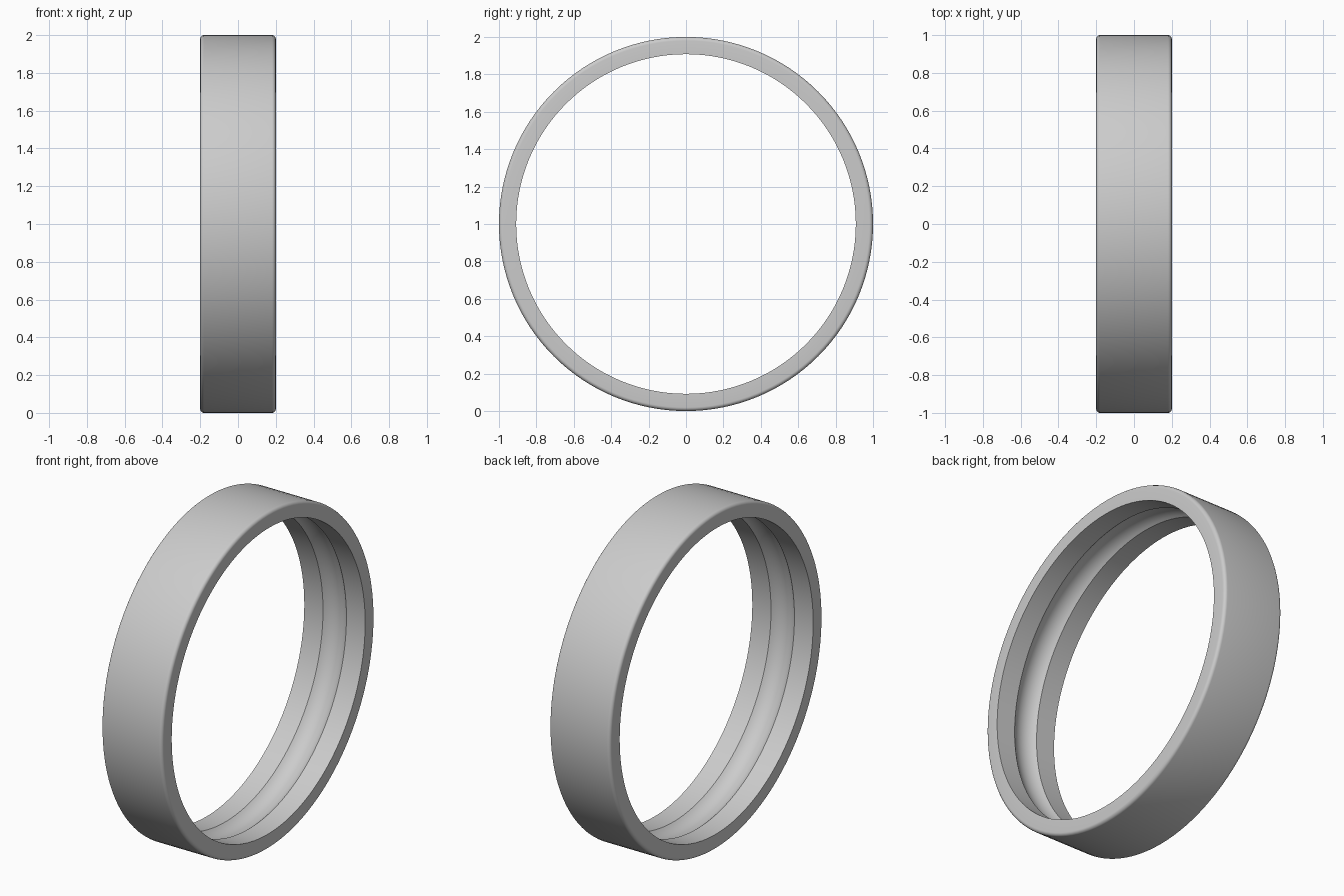
import bpy, bmesh, math

if "Cube" in bpy.data.objects:
    bpy.data.objects.remove(bpy.data.objects["Cube"])

SEG = 128
R_OUT, R_IN, HALF = 1.0, 0.908, 0.2
FILLET, GROOVE_HALF, GROOVE_DEPTH = 0.02, 0.077, 0.03

# Cross-section as (x, radius): rounded outer corners, bore with a ball groove
profile = []
for cx, start in ((-HALF + FILLET, 180), (HALF - FILLET, 90)):
    for i in range(7):
        a = math.radians(start - 15 * i)
        profile.append((cx + FILLET * math.cos(a), R_OUT - FILLET + FILLET * math.sin(a)))
profile.append((HALF, R_IN))
groove_r = (GROOVE_HALF ** 2 + GROOVE_DEPTH ** 2) / (2 * GROOVE_DEPTH)
limit = math.asin(GROOVE_HALF / groove_r)
for i in range(13):
    a = limit * (1 - i / 6)
    profile.append((groove_r * math.sin(a),
                    R_IN + GROOVE_DEPTH - groove_r * (1 - math.cos(a))))
profile.append((-HALF, R_IN))

# Revolve the section around the x axis
bm = bmesh.new()
rings = []
for s in range(SEG):
    t = 2 * math.pi * s / SEG
    rings.append([bm.verts.new((x, r * math.sin(t), 1 + r * math.cos(t))) for x, r in profile])
n = len(profile)
for s in range(SEG):
    a, b = rings[s], rings[(s + 1) % SEG]
    for i in range(n):
        j = (i + 1) % n
        bm.faces.new((a[i], a[j], b[j], b[i]))
bmesh.ops.recalc_face_normals(bm, faces=bm.faces[:])

mesh = bpy.data.meshes.new("bearing_outer_ring")
bm.to_mesh(mesh)
bm.free()
ring = bpy.data.objects.new("bearing_outer_ring", mesh)
bpy.context.collection.objects.link(ring)

# Plain grey metal
mat = bpy.data.materials.new("grey_metal")
mat.diffuse_color = (0.6, 0.6, 0.6, 1)
mat.use_nodes = True
mat.node_tree.nodes["Principled BSDF"].inputs["Base Color"].default_value = mat.diffuse_color
mesh.materials.append(mat)

# Smooth surfaces with sharp groove and bore edges
bpy.context.view_layer.objects.active = ring
ring.select_set(True)
bpy.ops.object.shade_smooth_by_angle(angle=math.radians(30))
